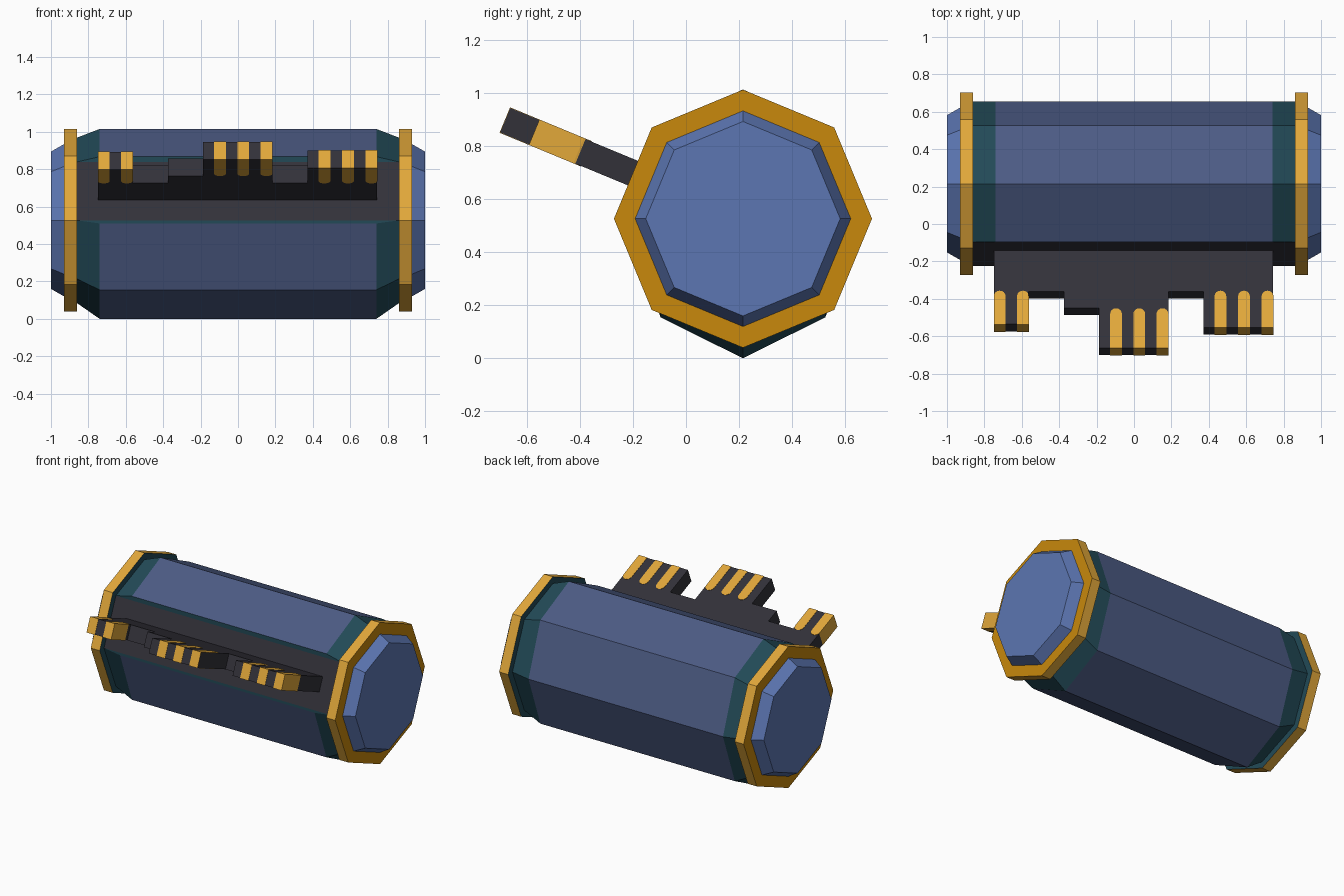
import bpy, bmesh, math
from mathutils import Vector

if "Cube" in bpy.data.objects:
    bpy.data.objects.remove(bpy.data.objects["Cube"])

CY, CZ = 0.215, 0.527          # long axis of the canister
DIR = math.radians(22.5)       # upward tilt of the connector card


def material(name, r, g, b):
    lin = [((c / 255 + 0.055) / 1.055) ** 2.4 if c > 10 else c / 255 / 12.92 for c in (r, g, b)]
    m = bpy.data.materials.new(name)
    m.diffuse_color = (*lin, 1)
    m.use_nodes = True
    m.node_tree.nodes["Principled BSDF"].inputs["Base Color"].default_value = m.diffuse_color
    return m


NAVY = material("navy shell", 76, 91, 132)
TEAL = material("dark teal", 34, 74, 87)
BLACK = material("charcoal", 50, 49, 57)
BLUE = material("cap blue", 92, 118, 178)
GOLD = material("bright gold", 226, 168, 58)
DEEP = material("deep gold", 200, 136, 12)


def loft(name, sections, mats, rule):
    """Join closed rings of points; rule(section, side) gives the material, 'start'/'end' for caps."""
    bm = bmesh.new()
    rings = [[bm.verts.new(p) for p in s] for s in sections]
    n = len(rings[0])
    for s in range(len(rings) - 1):
        for i in range(n):
            j = (i + 1) % n
            f = bm.faces.new((rings[s][i], rings[s][j], rings[s + 1][j], rings[s + 1][i]))
            f.material_index = rule(s, i)
    for key, ring in (("start", rings[0]), ("end", rings[-1])):
        f = bm.faces.new(ring)
        f.material_index = rule(key, 0)
    bmesh.ops.remove_doubles(bm, verts=bm.verts, dist=0.0005)
    bmesh.ops.recalc_face_normals(bm, faces=bm.faces)
    me = bpy.data.meshes.new(name)
    bm.to_mesh(me)
    bm.free()
    for m in mats:
        me.materials.append(m)
    ob = bpy.data.objects.new(name, me)
    bpy.context.collection.objects.link(ob)
    return ob


def octagon(x, r):
    return [Vector((x, CY + r * math.cos(k * math.pi / 4), CZ + r * math.sin(k * math.pi / 4)))
            for k in range(8)]


# body: raised shell in the middle, tapering to a regular octagon at each end
mid = [(-.225, .51), (-.096, .155), (.215, 0), (.526, .155), (.655, .51),
       (.526, .867), (.215, 1.015), (-.096, .867), (-.096, .838), (-.225, .527)]
end = [(-.225, .527), (-.096, .216), (.215, .087), (.526, .216), (.655, .527),
       (.526, .838), (.215, .967), (-.096, .838), (-.096, .838), (-.225, .527)]


def body_rule(s, i):
    if s in ("start", "end"):
        return 1
    if i == 8:                 # slot face behind the card
        return 2
    return 0 if s == 1 and i not in (7, 9) else 1


loft("body", [[Vector((x, *p)) for p in prof]
              for x, prof in ((-.865, end), (-.74, mid), (.74, mid), (.865, end))],
     [NAVY, TEAL, BLACK], body_rule)

# end rings and caps
for side, s in (("left", -1), ("right", 1)):
    loft(side + "_ring", [octagon(s * .862, .487), octagon(s * .93, .487)],
         [GOLD, DEEP, TEAL], lambda k, i: {"start": 2, "end": 1}.get(k, 0))
    loft(side + "_cap", [octagon(s * .92, .407), octagon(s * .93, .407), octagon(s, .367)],
         [BLUE], lambda k, i: 0)


def card_point(x, u, v):
    """x along the canister, u outward from its axis, v through the card thickness."""
    c, s = math.cos(DIR), math.sin(DIR)
    return Vector((x, CY - c * u + s * v, CZ + s * u + c * v))


def plate(name, outline, half, mat):
    loft(name, [[card_point(x, u, v) for x, u in outline] for v in (-half, half)],
         [mat], lambda k, i: 0)


# stepped connector card
plate("connector_card",
      [(-.748, .395), (-.748, .833), (-.563, .833), (-.563, .644), (-.375, .644), (-.375, .74),
       (-.188, .74), (-.188, .971), (.184, .971), (.184, .644), (.372, .644), (.372, .851),
       (.744, .851), (.744, .395)], .05, BLACK)

# gold contacts with rounded inner ends, wrapping around the card tip
W = .0315
groups = [(.64, .833, (-.718, -.594)),
          (.742, .971, (-.096, .028, .152)),
          (.64, .851, (.462, .588, .714))]
n = 0
for u0, u1, centres in groups:
    for cx in centres:
        n += 1
        arc = [(cx - W * math.cos(a), u0 + W - W * math.sin(a))
               for a in (k * math.pi / 8 for k in range(9))]
        plate(f"contact_{n}", arc + [(cx + W, u1 + .002), (cx - W, u1 + .002)], .052, GOLD)
